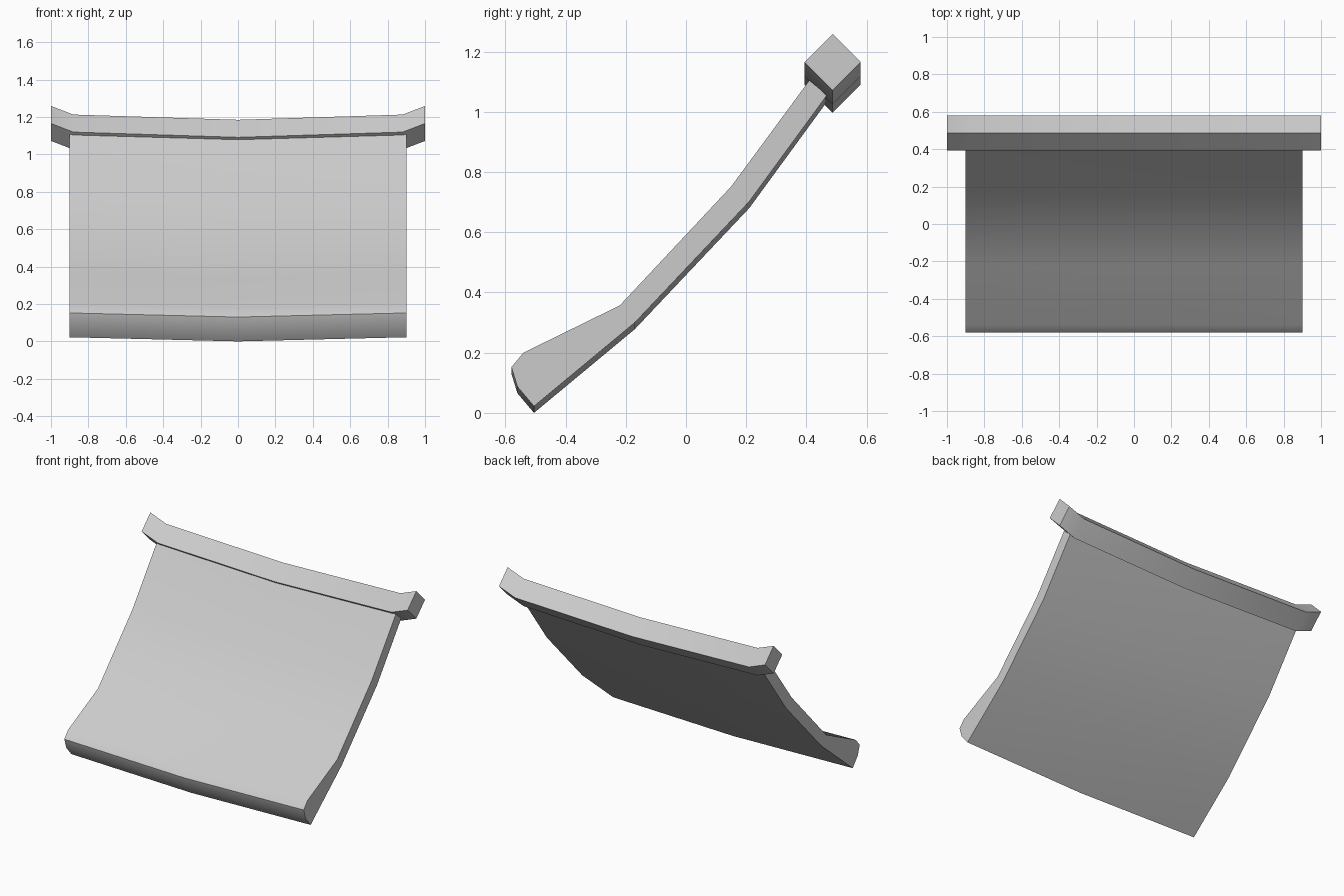
import bpy, bmesh, math

cube = bpy.data.objects.get("Cube")
if cube:
    bpy.data.objects.remove(cube, do_unlink=True)

grey = bpy.data.materials.new("light_grey")
grey.use_nodes = True
colour = (0.6, 0.6, 0.6, 1)
grey.diffuse_color = colour
grey.node_tree.nodes["Principled BSDF"].inputs["Base Color"].default_value = colour


def sweep(name, profile, stations):
    """Sweep a closed (y, z) profile along x; stations are (x, z offset)."""
    bm = bmesh.new()
    rings = [[bm.verts.new((x, y, z + dz)) for y, z in profile]
             for x, dz in stations]
    n = len(profile)
    for a, b in zip(rings, rings[1:]):
        for i in range(n):
            j = (i + 1) % n
            bm.faces.new((a[i], a[j], b[j], b[i]))
    bm.faces.new(rings[0])
    bm.faces.new(rings[-1])
    bmesh.ops.recalc_face_normals(bm, faces=bm.faces)
    mesh = bpy.data.meshes.new(name)
    bm.to_mesh(mesh)
    bm.free()
    mesh.materials.append(grey)
    obj = bpy.data.objects.new(name, mesh)
    bpy.context.collection.objects.link(obj)
    bpy.ops.object.select_all(action='DESELECT')
    obj.select_set(True)
    bpy.context.view_layer.objects.active = obj
    bpy.ops.object.shade_smooth_by_angle(angle=math.radians(30))
    return obj


def mirrored(half):
    """Mirror stations listed from the centre outwards."""
    return [(-x, dz) for x, dz in reversed(half[1:])] + half


# Sagging roof slope with a flared, rounded eave
slope = [(-0.505, 0.0), (-0.56, 0.065), (-0.58, 0.13), (-0.54, 0.178),
         (-0.22, 0.335), (0.15, 0.73), (0.41, 1.083),
         (0.468, 1.033), (0.21, 0.68), (-0.17, 0.278)]
sweep("roof_slope", slope, mirrored([(0, 0), (0.9, 0.022)]))

# Diamond-section ridge beam with upturned ends
r = 0.0935
yc, zc = 0.487, 1.091
ridge = [(yc, zc + r), (yc + r, zc), (yc, zc - r), (yc - r, zc)]
sweep("ridge_beam", ridge, mirrored([(0, 0), (0.88, 0.028), (1, 0.074)]))
